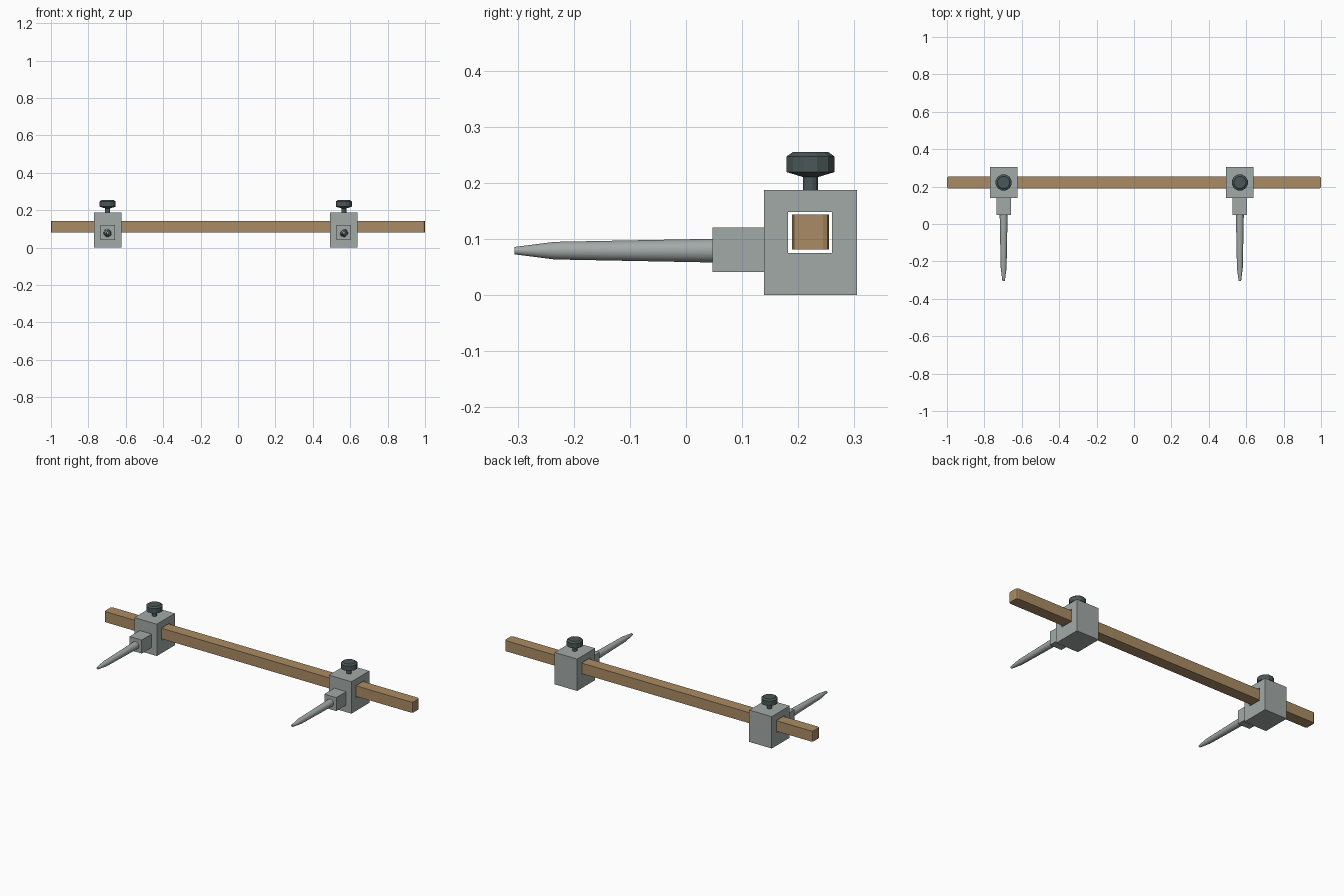
import bpy, bmesh, math

if "Cube" in bpy.data.objects:
    bpy.data.objects.remove(bpy.data.objects["Cube"])


def material(name, color):
    m = bpy.data.materials.new(name)
    m.diffuse_color = (*color, 1)
    m.use_nodes = True
    m.node_tree.nodes["Principled BSDF"].inputs["Base Color"].default_value = m.diffuse_color
    return m


WOOD = material("wood", (0.40, 0.26, 0.125))
STEEL = material("steel", (0.36, 0.40, 0.39))
DARK = material("dark_metal", (0.07, 0.095, 0.095))


def finish(name, bm, mat, smooth=None):
    bmesh.ops.recalc_face_normals(bm, faces=bm.faces)
    me = bpy.data.meshes.new(name)
    bm.to_mesh(me)
    bm.free()
    me.materials.append(mat)
    ob = bpy.data.objects.new(name, me)
    bpy.context.collection.objects.link(ob)
    if smooth:
        bpy.ops.object.select_all(action='DESELECT')
        ob.select_set(True)
        bpy.context.view_layer.objects.active = ob
        bpy.ops.object.shade_smooth_by_angle(angle=math.radians(smooth))
    return ob


def box(bm, x0, x1, y0, y1, z0, z1):
    verts = bmesh.ops.create_cube(bm, size=1)["verts"]
    for v in verts:
        v.co.x = x1 if v.co.x > 0 else x0
        v.co.y = y1 if v.co.y > 0 else y0
        v.co.z = z1 if v.co.z > 0 else z0


def lathe(bm, profile, sides, place):
    """Capped turned solid; profile is (radius, distance along axis)."""
    rings = []
    for r, h in profile:
        angles = [2 * math.pi * (i + 0.5) / sides for i in range(sides)]
        rings.append([bm.verts.new(place(r * math.cos(a), r * math.sin(a), h)) for a in angles])
    for a, b in zip(rings, rings[1:]):
        for i in range(sides):
            j = (i + 1) % sides
            bm.faces.new((a[i], a[j], b[j], b[i]))
    bm.faces.new(rings[0])
    bm.faces.new(rings[-1])


def square_tube(bm, x0, x1, outer, inner):
    """Block with a rectangular slot through it along x."""
    def loop(x, r):
        y0, y1, z0, z1 = r
        return [bm.verts.new((x, y, z)) for y, z in ((y0, z0), (y1, z0), (y1, z1), (y0, z1))]
    loops = [loop(x0, outer), loop(x1, outer), loop(x1, inner), loop(x0, inner)]
    for k in range(4):
        a, b = loops[k], loops[(k + 1) % 4]
        for i in range(4):
            j = (i + 1) % 4
            bm.faces.new((a[i], a[j], b[j], b[i]))


# Wooden beam with its upright end corners eased
bm = bmesh.new()
box(bm, -1, 1, 0.189, 0.255, 0.081, 0.143)
upright = [e for e in bm.edges if abs(e.verts[0].co.z - e.verts[1].co.z) > 0.01]
bmesh.ops.bevel(bm, geom=upright, offset=0.011, segments=2, profile=0.5, affect='EDGES')
finish("beam", bm, WOOD)

# Two sliding heads
for side, cx in (("left", -0.697), ("right", 0.566)):
    # Slotted block
    bm = bmesh.new()
    square_tube(bm, cx - 0.073, cx + 0.073, (0.139, 0.305, 0, 0.187), (0.182, 0.26, 0.075, 0.148))
    finish(side + "_block", bm, STEEL)

    # Square point holder
    bm = bmesh.new()
    box(bm, cx - 0.039, cx + 0.039, 0.047, 0.139, 0.041, 0.12)
    finish(side + "_point_holder", bm, STEEL)

    # Tapered point
    bm = bmesh.new()
    lathe(bm, [(0.0215, -0.06), (0.0215, -0.047), (0.016, 0.234), (0.0067, 0.306)], 16,
          lambda u, v, h: (cx + u, -h, 0.079 + v))
    finish(side + "_point", bm, STEEL, 30)

    # Clamp screw and knob
    bm = bmesh.new()
    lathe(bm, [(0.0135, 0.165), (0.0135, 0.21), (0.044, 0.219), (0.044, 0.247), (0.033, 0.2545)], 12,
          lambda u, v, h: (cx + u, 0.222 + v, h))
    finish(side + "_clamp_knob", bm, DARK)
